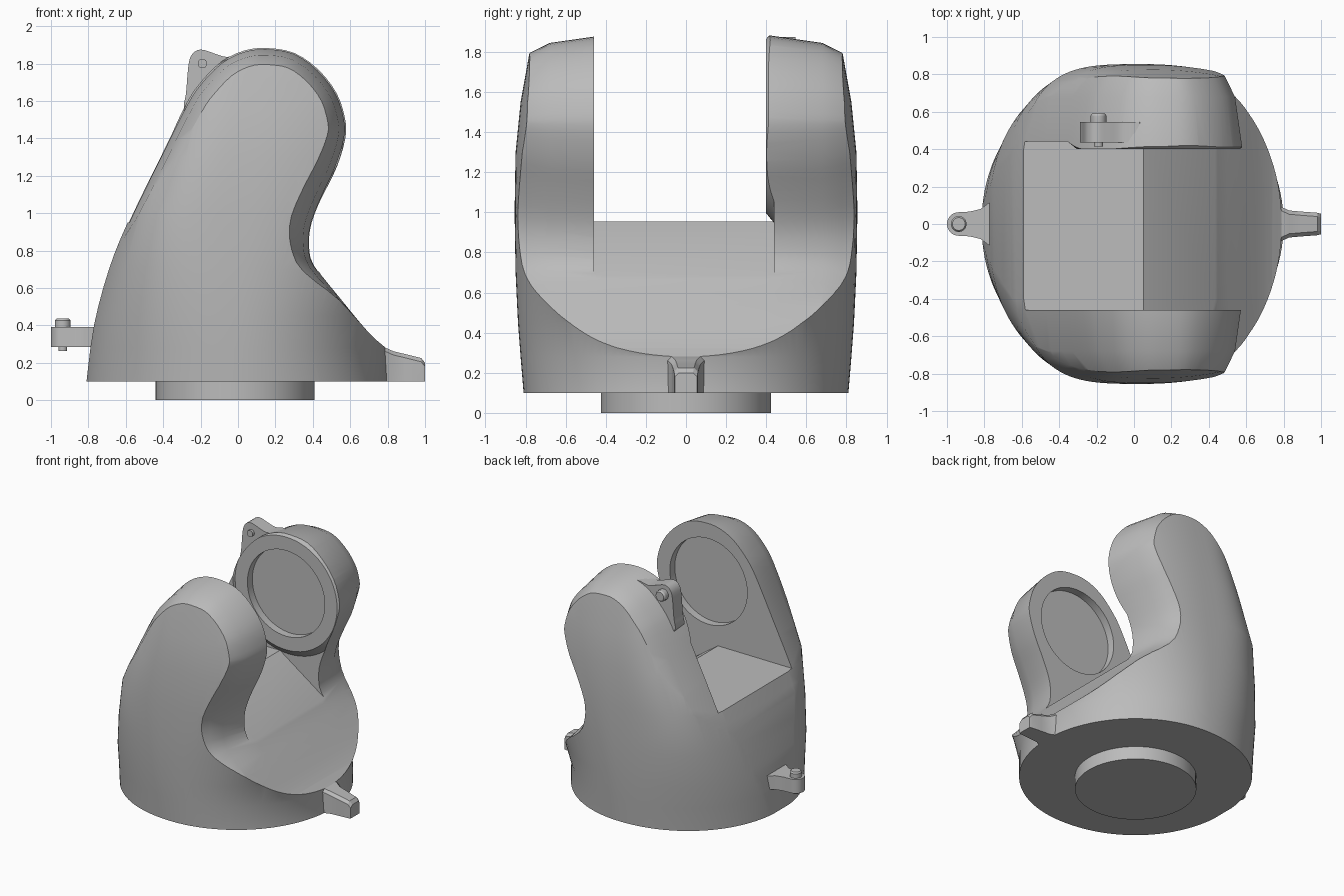
import bpy, bmesh, math
from mathutils import Vector

cube = bpy.data.objects.get("Cube")
if cube:
    bpy.data.objects.remove(cube, do_unlink=True)

grey = bpy.data.materials.new("plain grey")
grey.use_nodes = True
grey.diffuse_color = (0.5, 0.5, 0.5, 1)
grey.node_tree.nodes["Principled BSDF"].inputs["Base Color"].default_value = (0.5, 0.5, 0.5, 1)


def loft(name, rings):
    """Solid skinned through closed rings of equal length."""
    bm = bmesh.new()
    loops = [[bm.verts.new(p) for p in ring] for ring in rings]
    n = len(loops[0])
    for a, b in zip(loops, loops[1:]):
        for i in range(n):
            j = (i + 1) % n
            bm.faces.new((a[i], a[j], b[j], b[i]))
    bm.faces.new(loops[0])
    bm.faces.new(loops[-1])
    bmesh.ops.recalc_face_normals(bm, faces=bm.faces)
    mesh = bpy.data.meshes.new(name)
    bm.to_mesh(mesh)
    bm.free()
    obj = bpy.data.objects.new(name, mesh)
    bpy.context.collection.objects.link(obj)
    mesh.materials.append(grey)
    return obj


def prism_y(name, pts, y0, y1):
    return loft(name, [[(x, y, z) for x, z in pts] for y in (y0, y1)])


def cylinder(name, centre, axis, stations, sides=64):
    """Turned part; stations are (distance along axis, radius)."""
    turn = Vector((0, 0, 1)).rotation_difference(Vector(axis)).to_matrix()
    return loft(name, [[Vector(centre) + turn @ Vector((r * math.cos(2 * math.pi * i / sides),
                        r * math.sin(2 * math.pi * i / sides), d)) for i in range(sides)]
                       for d, r in stations])


def boolean(obj, tool, operation):
    mod = obj.modifiers.new(operation, 'BOOLEAN')
    mod.operation, mod.solver, mod.object = operation, 'EXACT', tool
    mesh = bpy.data.meshes.new_from_object(obj.evaluated_get(bpy.context.evaluated_depsgraph_get()))
    obj.modifiers.clear()
    obj.data = mesh
    bpy.data.objects.remove(tool, do_unlink=True)


def spline(pts, steps=3):
    """Smooth open curve through points."""
    p = [Vector(q) for q in pts]
    p = [p[0]] + p + [p[-1]]
    out = []
    for a, b, c, d in zip(p, p[1:], p[2:], p[3:]):
        for k in range(steps):
            t = k / steps
            out.append(0.5 * (2 * b + (c - a) * t + (2 * a - 5 * b + 4 * c - d) * t * t
                              + (3 * b - a - 3 * c + d) * t ** 3))
    return out + [p[-1]]


def smoothstep(t):
    t = min(max(t, 0), 1)
    return t * t * (3 - 2 * t)


# Side outline of the fork, thinned toward its outer faces to give a sloping rim
outline = spline([(-.81, .1), (-.77, .4), (-.69, .7), (-.59, .95), (-.42, 1.3), (-.28, 1.58),
                  (-.2, 1.7), (-.09, 1.81), (.03, 1.87), (.15, 1.885), (.3, 1.86), (.43, 1.77),
                  (.53, 1.64), (.575, 1.5), (.575, 1.4), (.53, 1.25), (.46, 1.1), (.4, .95),
                  (.385, .83), (.41, .72), (.55, .54), (.7, .36), (.79, .28)])
outline += [Vector((.83, .27)), Vector((.83, .1))]


def inset(depth):
    ring = []
    for i, p in enumerate(outline):
        a, b = outline[i - 1], outline[(i + 1) % len(outline)]
        tangent = (b - a).normalized()
        ring.append(p + Vector((tangent.y, -tangent.x)) * depth * smoothstep((p.y - .35) / .6))
    return ring


half = [(.4, 0), (.68, .04), (.78, .09), (.9, .15)]
stations = [(-y, d) for y, d in reversed(half)] + half
body = loft("fork_body", [[(p.x, y, p.y) for p in inset(d)] for y, d in stations])

# Rounded hull: height, centre x, left reach, right reach, half depth, left squareness
levels = [(.1, 0, .815, .8, .81, 2.1), (.28, 0, .8, .79, .825, 2.2), (.45, 0, .775, .86, .838, 2.4),
          (.7, .02, .73, 1.0, .85, 2.8), (1, .06, .67, 1.2, .855, 3.6), (1.3, .1, .57, 1.2, .85, 3.8),
          (1.55, .12, .5, 1.2, .825, 3.8), (1.8, .13, .46, 1.2, .78, 3.8), (1.95, .13, .42, 1.2, .74, 3.8)]


def hull_ring(z, cx, left, right, depth, square, n=120):
    ring = []
    for i in range(n):
        c, s = math.cos(2 * math.pi * i / n), math.sin(2 * math.pi * i / n)
        power = 2 / square if c < 0 else 1
        ring.append((cx + math.copysign(abs(c) ** power, c) * (left if c < 0 else right),
                     math.copysign(abs(s) ** power, s) * depth, z))
    return ring


boolean(body, loft("hull", [hull_ring(*level) for level in levels]), 'INTERSECT')

# Gap between the arms: level floor dropping toward the scoop, and a
# cone taken out of the cutter so a round boss stays on the back arm
hub = (.13, 0, 1.43)
floor = [(-1.2, .945), (.05, .955), (.47, .66), (.6, .56), (1.2, .56), (1.2, 2.2), (-1.2, 2.2)]
gap = prism_y("gap", floor, -.46, .44)
boolean(gap, cylinder("boss", hub, (0, 1, 0), [(.4, .435), (.47, .52)]), 'DIFFERENCE')
boolean(body, gap, 'DIFFERENCE')

# Shallow round recess in each arm
for y0, y1 in ((-.52, -.4), (.35, .46)):
    boolean(body, cylinder("recess", hub, (0, 1, 0), [(y0, .33), (y1, .33)]), 'DIFFERENCE')

parts = [body]

# Round foot under the body
parts.append(cylinder("foot", (-.015, 0, 0), (0, 0, 1), [(0, .425), (.12, .425)]))

# Tapered tab on the +x side
tab = [(.7, .12, .29), (.79, .09, .28), (.83, .072, .262), (.9, .066, .245), (.98, .06, .225), (1, .055, .2)]
parts.append(loft("tapered_tab", [[(x, -w, .1), (x, w, .1), (x, w, h - .02), (x, w - .02, h),
                                   (x, .02 - w, h), (x, -w, h - .02)] for x, w, h in tab]))

# Pinned lug on the -x side
edge = [(-.7, .14), (-.78, .11), (-.82, .08), (-.88, .066)]
edge += [(-.937 - .063 * math.sin(a), .063 * math.cos(a)) for a in (math.pi * k / 16 for k in range(9))]
plan = edge + [(x, -y) for x, y in reversed(edge[:-1])]
parts.append(loft("side_lug", [[(x, y, z) for x, y in plan] for z in (.285, .392)]))
parts.append(cylinder("side_pin", (-.937, 0, 0), (0, 0, 1),
                      [(.262, .024), (.284, .024), (.285, .042), (.425, .042), (.436, .034)], 32))

# Pinned lug at the top of the back arm
ear = spline([(-.25, 1.5), (-.29, 1.56), (-.278, 1.64), (-.265, 1.79), (-.245, 1.85), (-.2, 1.875),
              (-.13, 1.855), (-.06, 1.835), (.03, 1.85), (.03, 1.81), (-.1, 1.74), (-.2, 1.62)])
parts.append(prism_y("top_lug", ear, .435, .545))
parts.append(cylinder("top_pin", (-.19, 0, 1.8), (0, 1, 0),
                      [(.415, .025), (.44, .025), (.54, .042), (.58, .042), (.592, .034)], 32))

# Smooth shading with sharp edges kept
bpy.ops.object.select_all(action='DESELECT')
for part in parts:
    part.select_set(True)
bpy.context.view_layer.objects.active = body
bpy.ops.object.shade_smooth_by_angle(angle=math.radians(28))
